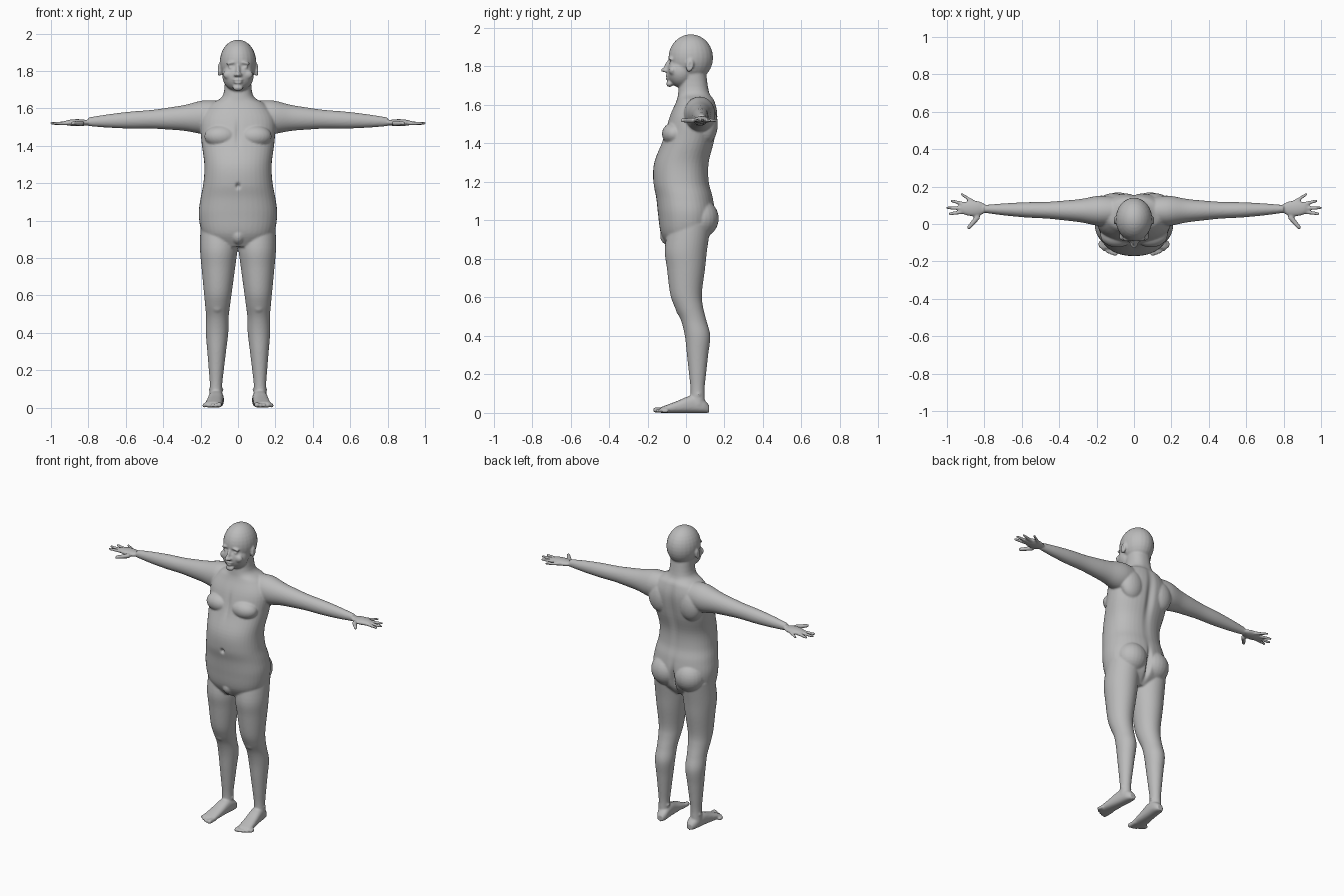
import bpy, bmesh, math
from mathutils import Vector, Matrix

old = bpy.data.objects.get("Cube")
if old:
    bpy.data.objects.remove(old)

skin = bpy.data.materials.new("plain grey")
skin.use_nodes = True
grey = (.5, .5, .5, 1)
skin.diffuse_color = grey
skin.node_tree.nodes["Principled BSDF"].inputs["Base Color"].default_value = grey

bm = bmesh.new()


def spline(rows, steps=5):
    """Catmull-Rom interpolation of section rows."""
    out = []
    last = len(rows) - 1
    for i in range(last):
        a, b, c, d = (Vector(rows[max(0, min(last, i + k))]) for k in (-1, 0, 1, 2))
        for s in range(steps):
            t = s / steps
            out.append(b + (c - a) * t / 2 + (a * 2 - b * 5 + c * 4 - d) * t * t / 2
                       + (b * 3 - a - c * 3 + d) * t ** 3 / 2)
    return out + [Vector(rows[last])]


def loft(sections, axis, power=2, sides=40):
    """Skin sections of (position, centre u, centre v, radius u, radius v)."""
    rings = []
    for pos, cu, cv, ru, rv in spline(sections):
        ring = []
        for i in range(sides):
            angle = math.tau * i / sides
            c, s = math.cos(angle), math.sin(angle)
            u = cu + ru * math.copysign(abs(c) ** (2 / power), c)
            v = cv + rv * math.copysign(abs(s) ** (2 / power), s)
            place = {"x": (pos, u, v), "y": (u, pos, v), "z": (u, v, pos)}[axis]
            ring.append(bm.verts.new(place))
        rings.append(ring)
    for lower, upper in zip(rings, rings[1:]):
        for i in range(sides):
            j = (i + 1) % sides
            bm.faces.new((lower[i], lower[j], upper[j], upper[i]))
    bm.faces.new(rings[0])
    bm.faces.new(rings[-1])


def blob(at, size, tilt=0, axis="X"):
    """Ellipsoid, tilted in degrees."""
    turn = Matrix.Rotation(math.radians(tilt), 4, axis)
    matrix = Matrix.Translation(at) @ turn @ Matrix.Diagonal((*size, 1))
    bmesh.ops.create_uvsphere(bm, u_segments=24, v_segments=16, radius=1, matrix=matrix)


def digit(base, tip, base_radius, tip_radius, links=14):
    """Finger or toe: a tapering chain of overlapping balls."""
    for i in range(links + 1):
        t = i / links
        spot = Matrix.Translation(Vector(base).lerp(Vector(tip), t))
        radius = base_radius + (tip_radius - base_radius) * t
        bmesh.ops.create_icosphere(bm, subdivisions=2, radius=radius, matrix=spot)


# Arm: position along x and radius, dropping gently to the wrist
arm = [(.08, .08), (.18, .09), (.28, .07), (.36, .06), (.46, .05), (.58, .045), (.7, .035), (.8, .023)]
loft([(x, .07 + x * x / 60, 1.56 - .04 * x, r * .9, r) for x, r in arm], "x")

# Palm
blob(at=(.86, .083, 1.523), size=(.075, .042, .019))

# Thumb and fingers fan out from the wrist
wrist = Vector((.8, .08, 1.52))
for angle, reach, thick in zip((-50, -8, 2, 14, 33), (.13, .185, .195, .18, .145), (.011, .009, .009, .009, .008)):
    turn = math.radians(angle)
    ray = Vector((math.cos(turn), math.sin(turn), 0)) * reach
    digit(wrist + ray * .45, wrist + ray, thick * 1.4, thick)

# Leg: height, depth and radius
leg = [(.98, .02, .1), (.85, 0, .1), (.75, 0, .09), (.62, 0, .075), (.55, .015, .067), (.48, .04, .06),
       (.4, .06, .06), (.3, .06, .05), (.2, .06, .04), (.12, .06, .033), (.04, .06, .035)]
loft([(z, .12 - .02 * z, y, r, r * 1.1) for z, y, r in leg], "z")

# Kneecap and ankle bones
blob(at=(.11, -.02, .55), size=(.04, .035, .05))
blob(at=(.117, .065, .095), size=(.04, .02, .02))

# Foot: depth, half width and height above a flat sole
foot = [(.12, .02, .04), (.09, .035, .07), (.03, .04, .09), (-.05, .043, .06), (-.13, .047, .03)]
loft([(y, .12 - y / 10, h / 2, w, h / 2) for y, w, h in foot], "y", power=2.5)

# Toes shorten outwards
for i in range(5):
    r = .015 if i == 0 else .011
    x = .1 + .02 * i
    digit((x, -.1, r), (x, -.157 + .0025 * i * i, r), r, r)

# Buttock, chest and shoulder blade
blob(at=(.085, .075, 1.01), size=(.1, .095, .1))
blob(at=(.09, -.06, 1.45), size=(.09, .065, .06))
blob(at=(.11, .11, 1.5), size=(.08, .055, .1))

# Ear, cheek, nostril, brow and eyelids
blob(at=(.1, .02, 1.805), size=(.011, .02, .035), tilt=-12)
blob(at=(.05, -.07, 1.78), size=(.03, .02, .025))
blob(at=(.012, -.105, 1.778), size=(.011, .014, .009))
blob(at=(.036, -.08, 1.842), size=(.028, .014, .009), tilt=10, axis="Y")
blob(at=(.035, -.078, 1.82), size=(.016, .014, .01))

bmesh.ops.mirror(bm, geom=bm.verts[:] + bm.edges[:] + bm.faces[:], matrix=Matrix(), merge_dist=0, axis="X")

# Torso and neck: height, half width, reach forwards and backwards
torso = [(.86, .13, .09, .07), (.93, .19, .13, .13), (1.03, .21, .145, .15), (1.12, .2, .155, .14),
         (1.2, .185, .17, .12), (1.3, .18, .165, .12), (1.42, .195, .12, .15), (1.54, .2, .085, .165),
         (1.62, .15, .05, .15), (1.67, .08, .04, .12), (1.8, .07, .03, .1)]
loft([(z, 0, (back - front) / 2, w, (back + front) / 2) for z, w, front, back in torso], "z", power=2.25)
blob(at=(0, -.085, .92), size=(.04, .05, .05))

# Skull, jaw and chin
blob(at=(0, .025, 1.845), size=(.098, .116, .122))
blob(at=(0, -.025, 1.775), size=(.084, .075, .085))
blob(at=(0, -.085, 1.71), size=(.028, .018, .017))

# Nose bridge, nose tip and lips
blob(at=(0, -.1, 1.802), size=(.011, .013, .034), tilt=-22)
blob(at=(0, -.117, 1.781), size=(.012, .015, .011))
blob(at=(0, -.096, 1.751), size=(.026, .012, .006))
blob(at=(0, -.095, 1.738), size=(.022, .012, .007))

bmesh.ops.recalc_face_normals(bm, faces=bm.faces[:])
parts = bpy.data.meshes.new("body parts")
bm.to_mesh(parts)
bm.free()
body = bpy.data.objects.new("body", parts)
bpy.context.collection.objects.link(body)

# Fuse the parts into one skin and soften the joins
fuse = body.modifiers.new("fuse", "REMESH")
fuse.mode = "VOXEL"
fuse.voxel_size = .006
soften = body.modifiers.new("soften", "SMOOTH")
soften.factor = .5
soften.iterations = 4
graph = bpy.context.evaluated_depsgraph_get()
fused = bpy.data.meshes.new_from_object(body.evaluated_get(graph))
body.modifiers.clear()
body.data = fused
bpy.data.meshes.remove(parts)


def press(at, size, push):
    """Push the skin softly around a spot, alike on both sides."""
    for vert in fused.vertices:
        x, y, z = vert.co
        gap = Vector((abs(x), y, z)) - Vector(at)
        distance = sum((g / s) ** 2 for g, s in zip(gap, size))
        if distance < 4:
            shift = Vector(push) * math.exp(-distance * 1.5)
            shift.x = math.copysign(1, x) * shift.x
            vert.co += shift


# Eye socket, mouth and ear bowl
press(at=(.034, -.1, 1.826), size=(.026, .04, .016), push=(0, .008, 0))
press(at=(0, -.11, 1.745), size=(.03, .03, .004), push=(0, .006, 0))
press(at=(.11, .022, 1.806), size=(.015, .011, .02), push=(-.006, 0, 0))

# Breastbone, navel, spine and seat cleft
press(at=(0, -.11, 1.47), size=(.016, .06, .09), push=(0, .008, 0))
press(at=(0, -.165, 1.185), size=(.013, .04, .016), push=(0, .018, 0))
press(at=(0, .16, 1.4), size=(.03, .06, .25), push=(0, -.016, 0))
press(at=(0, .16, .97), size=(.016, .09, .11), push=(0, -.03, 0))

fused.materials.clear()
fused.materials.append(skin)
bpy.ops.object.select_all(action="DESELECT")
body.select_set(True)
bpy.context.view_layer.objects.active = body
bpy.ops.object.shade_smooth_by_angle(angle=math.radians(60))
